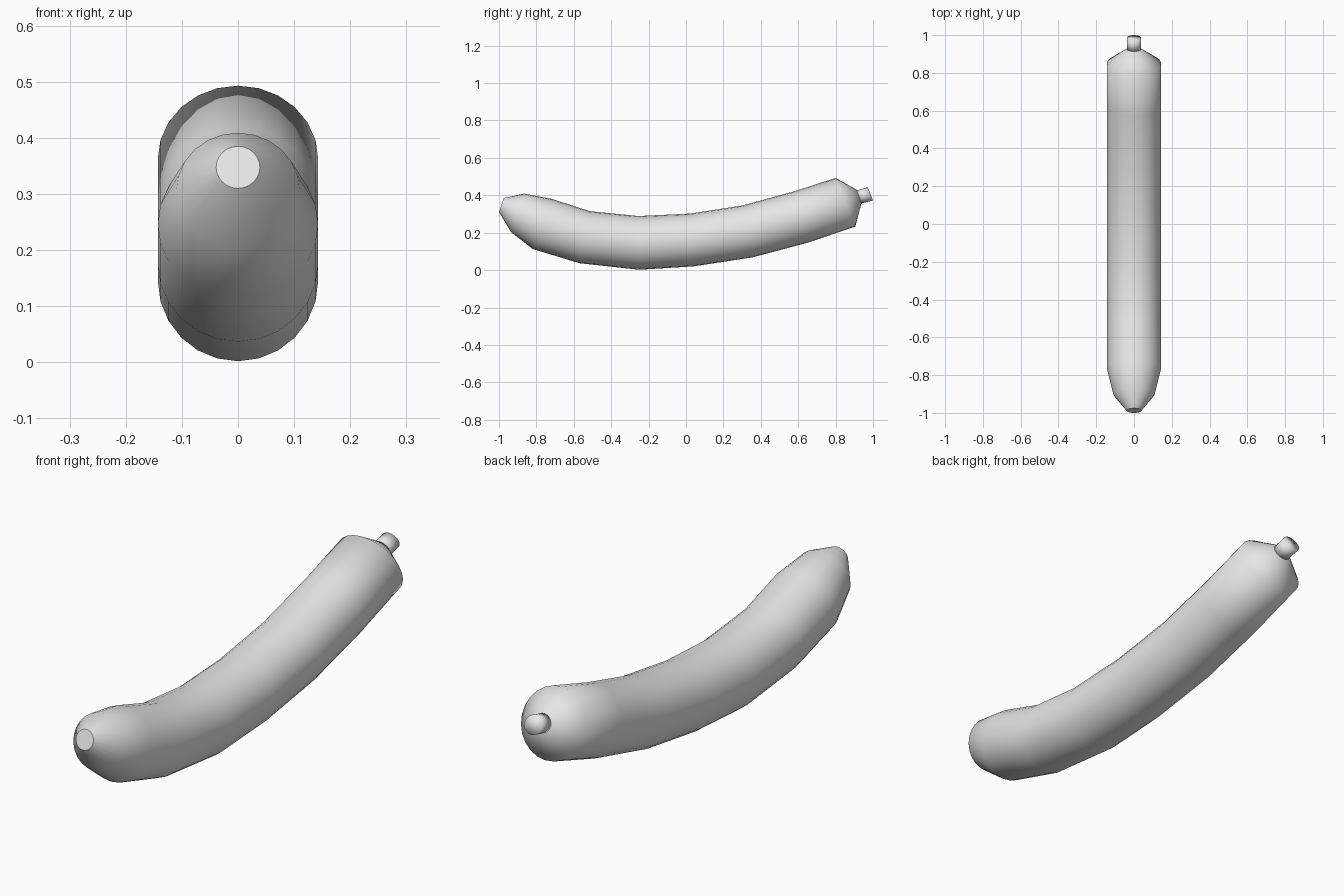
import bpy
import bmesh
import math
from mathutils import Vector

if "Cube" in bpy.data.objects:
    bpy.data.objects.remove(bpy.data.objects["Cube"], do_unlink=True)

SIDES = 24

skin = bpy.data.materials.new("light_grey")
skin.use_nodes = True
colour = (0.8, 0.8, 0.8, 1)
skin.diffuse_color = colour
skin.node_tree.nodes["Principled BSDF"].inputs["Base Color"].default_value = colour


def loft(name, rings, flat_start):
    """Skin round sections, each given by its top (y, z), bottom (y, z) and half width."""
    bm = bmesh.new()
    loops = []
    for top, bottom, half_width in rings:
        top, bottom = Vector((0, *top)), Vector((0, *bottom))
        centre, up = (top + bottom) / 2, (top - bottom) / 2
        side = Vector((half_width, 0, 0))
        angles = [math.tau * i / SIDES for i in range(SIDES)]
        loops.append([bm.verts.new(centre + up * math.cos(a) + side * math.sin(a))
                      for a in angles])
    for a, b in zip(loops, loops[1:]):
        for i in range(SIDES):
            j = (i + 1) % SIDES
            bm.faces.new((a[i], a[j], b[j], b[i]))
    start = bm.faces.new(loops[0])
    bm.faces.new(loops[-1])
    bmesh.ops.recalc_face_normals(bm, faces=bm.faces)
    for face in bm.faces:
        face.smooth = True
    if flat_start:
        start.smooth = False
        for edge in start.edges:
            edge.smooth = False
    mesh = bpy.data.meshes.new(name)
    bm.to_mesh(mesh)
    bm.free()
    mesh.materials.append(skin)
    obj = bpy.data.objects.new(name, mesh)
    bpy.context.collection.objects.link(obj)
    return obj


# Curved body from the blunt tip to the conical shoulder
R = 0.143
loft("curved_body", [
    ((-0.975, 0.385), (-1.0, 0.31), 0.039),
    ((-0.865, 0.409), (-0.935, 0.203), 0.11),
    ((-0.715, 0.38), (-0.82, 0.113), R),
    ((-0.515, 0.315), (-0.57, 0.037), R),
    ((-0.255, 0.289), (-0.25, 0.002), R),
    ((0.02, 0.302), (0.04, 0.02), R),
    ((0.30, 0.345), (0.355, 0.068), R),
    ((0.575, 0.42), (0.645, 0.145), R),
    ((0.80, 0.493), (0.905, 0.232), R),
    ((0.912, 0.43), (0.938, 0.357), 0.039),
], True)

# Short stem
loft("stem", [
    ((0.905, 0.424), (0.93, 0.355), 0.038),
    ((0.972, 0.443), (1.0, 0.372), 0.038),
], False)
